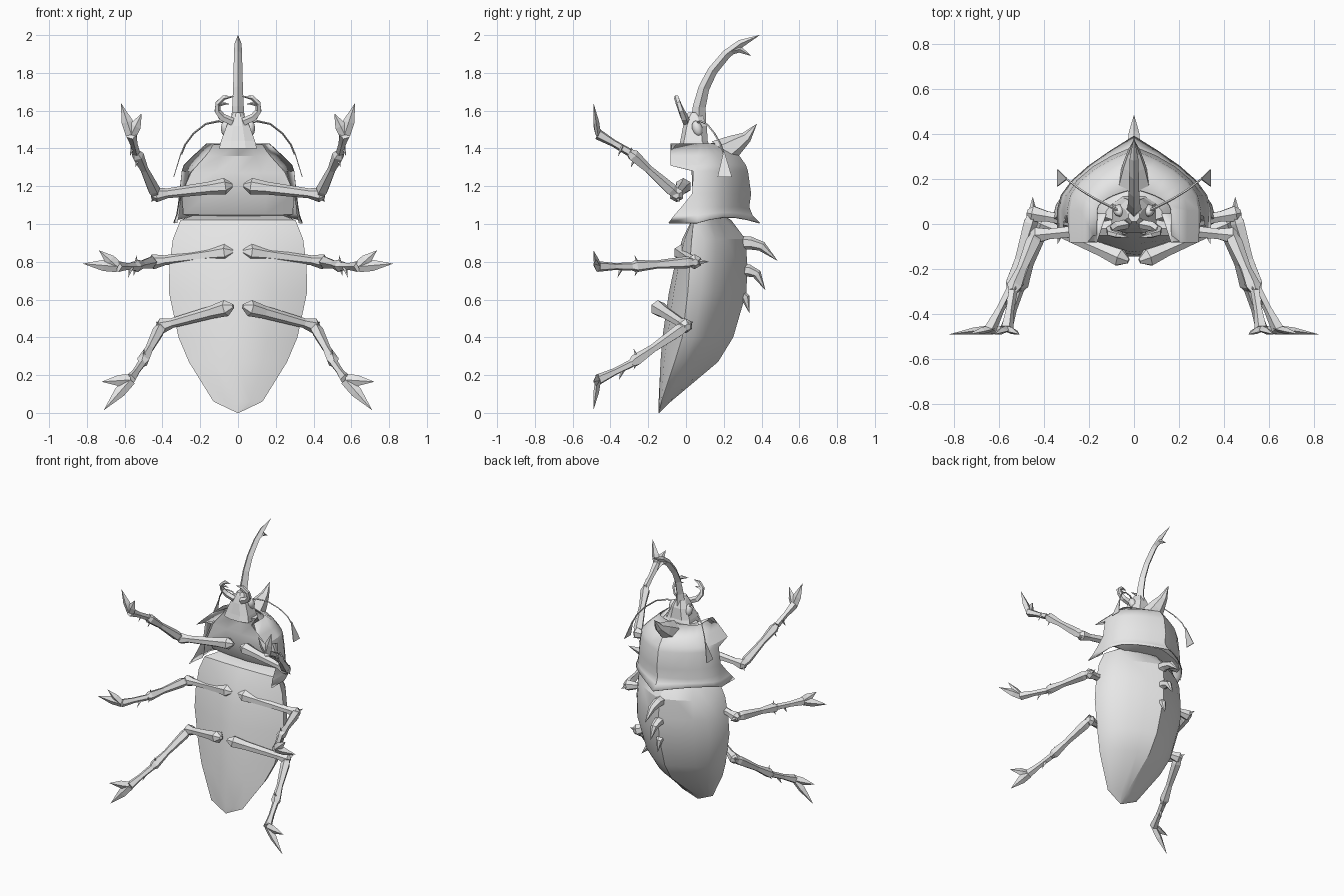
import bpy, bmesh, math
from mathutils import Vector

if "Cube" in bpy.data.objects:
    bpy.data.objects.remove(bpy.data.objects["Cube"], do_unlink=True)

grey = bpy.data.materials.new("shell grey")
grey.use_nodes = True
grey.diffuse_color = (0.8, 0.8, 0.8, 1)
grey.node_tree.nodes["Principled BSDF"].inputs["Base Color"].default_value = (0.8, 0.8, 0.8, 1)


def skin(bm, rows, closed=True, cap=True):
    """Join rows of points with quads."""
    vs = [[bm.verts.new(p) for p in r] for r in rows]
    n = len(vs[0])
    for a, b in zip(vs, vs[1:]):
        for i in range(n if closed else n - 1):
            j = (i + 1) % n
            bm.faces.new((a[i], a[j], b[j], b[i]))
    if cap:
        bm.faces.new(vs[0][::-1])
        bm.faces.new(vs[-1])


def tube(bm, pts, radii, sides=5, flat=1.0, normal=(0, 1, 0)):
    """Tapered limb along a path; flat squashes it along the normal."""
    pts = [Vector(p) for p in pts]
    rows = []
    for i, p in enumerate(pts):
        t = (pts[min(i + 1, len(pts) - 1)] - pts[max(i - 1, 0)]).normalized()
        u = t.cross(Vector(normal)).normalized()
        v = t.cross(u)
        r = max(radii[i], 0.0005)
        rows.append([p + u * r * math.cos(2 * math.pi * k / sides)
                     + v * r * flat * math.sin(2 * math.pi * k / sides) for k in range(sides)])
    skin(bm, rows)


def finish(name, bm, mirror=False, angle=None, thick=0):
    bmesh.ops.remove_doubles(bm, verts=bm.verts, dist=0.0002)
    bmesh.ops.recalc_face_normals(bm, faces=bm.faces)
    me = bpy.data.meshes.new(name)
    bm.to_mesh(me)
    bm.free()
    me.materials.append(grey)
    ob = bpy.data.objects.new(name, me)
    bpy.context.collection.objects.link(ob)
    if thick:
        mod = ob.modifiers.new("thickness", 'SOLIDIFY')
        mod.thickness, mod.offset = thick, 0
    if mirror:
        ob.modifiers.new("mirror", 'MIRROR')
    if angle:
        bpy.ops.object.select_all(action='DESELECT')
        ob.select_set(True)
        bpy.context.view_layer.objects.active = ob
        bpy.ops.object.shade_smooth_by_angle(angle=math.radians(angle))


def arch(z, w, ye, yb, peak=0.6, lift=0, n=10):
    """Back arch from +x edge to -x edge, ridged in the middle; lift raises the flanks."""
    out = []
    for i in range(n + 1):
        a = math.pi * i / n
        h = (1 - peak) * math.sin(a) + peak * (1 - abs(2 * i / n - 1))
        out.append((w * math.cos(a), ye + (yb - ye) * h, z + lift * abs(math.sin(2 * a))))
    return out


# Abdomen: z, half width, belly y, side edge y, back y
bm = bmesh.new()
rows = []
for z, w, yf, ye, yb in [(1.045, .24, .11, .12, .2), (1.02, .305, .03, .04, .24),
                         (.92, .345, -.02, .03, .315),
                         (.78, .363, -.06, .02, .325), (.64, .366, -.09, .01, .32),
                         (.40, .315, -.125, -.02, .25), (.27, .26, -.135, -.06, .17),
                         (.06, .13, -.145, -.13, -.08), (0, .004, -.145, -.144, -.14)]:
    ym = yf * .75 + ye * .25
    rows.append(arch(z, w, ye, yb, .75) + [(-w * .5, ym, z), (0, yf, z), (w * .5, ym, z)])
skin(bm, rows)
finish("abdomen", bm, angle=25)

# Chest core
bm = bmesh.new()
skin(bm, [arch(z, w, yf + .03, yb) + [(-w * .5, yf + .01, z), (0, yf, z), (w * .5, yf + .01, z)]
          for z, w, yf, yb in [(1.03, .22, .12, .20), (1.05, .29, .09, .30),
                               (1.16, .298, .035, .33), (1.27, .25, .03, .31),
                               (1.36, .18, .03, .26), (1.42, .13, .0, .14)]])
finish("chest", bm, angle=25)

# Thorax shield with side flaps: z, half width, inner edge half width, front y, back y, peak, lift
bm = bmesh.new()
rows = []
for z, w, wi, yf, yb, peak, lift in [
        (1.005, .34, .325, -.09, .39, 1, .03), (1.045, .325, .315, -.06, .35, .75, .015),
        (1.09, .317, .31, -.02, .332, .6, 0), (1.16, .308, .30, .035, .342, .6, 0),
        (1.28, .295, .25, .04, .325, .6, 0), (1.31, .285, .22, -.08, .315, .6, 0),
        (1.36, .235, .175, -.08, .28, .6, 0), (1.425, .165, .125, -.08, .155, .6, 0)]:
    rows.append([(wi, .045, z), (w, yf, z)] + arch(z, w, .06, yb, peak, lift)
                + [(-w, yf, z), (-wi, .045, z)])
skin(bm, rows, closed=False, cap=False)
finish("thorax_shield", bm, angle=25, thick=.006)

# Thorn on the back of the thorax
bm = bmesh.new()
tube(bm, [(0, .18, 1.37), (0, .26, 1.42), (0, .32, 1.46), (0, .375, 1.53)],
     [.08, .055, .03, 0], 6, normal=(1, 0, 0))
finish("thorax_thorn", bm)

# Head: z, half width, front y, back y
bm = bmesh.new()
skin(bm, [[(w, yf + .02, z), (w, yb - .03, z), (w * .5, yb, z), (-w * .5, yb, z),
           (-w, yb - .03, z), (-w, yf + .02, z), (-w * .4, yf, z), (w * .4, yf, z)]
          for z, w, yf, yb in [(1.40, .10, -.04, .13), (1.44, .09, -.03, .115),
                               (1.52, .06, -.015, .11), (1.57, .036, 0, .09), (1.59, .025, .01, .07)]])
finish("head", bm)

# Eyes
bm = bmesh.new()
bmesh.ops.create_uvsphere(bm, u_segments=10, v_segments=6, radius=1)
for v in bm.verts:
    v.co = Vector((.066 + v.co.x * .026, .06 + v.co.y * .028 - v.co.z * .008, 1.505 + v.co.z * .042))
finish("eyes", bm, mirror=True, angle=40)

# Head horn with a barb near the tip
bm = bmesh.new()
tube(bm, [(0, .065, 1.53), (0, .07, 1.62), (0, .095, 1.72), (0, .14, 1.81), (0, .215, 1.90),
          (0, .29, 1.955), (0, .39, 2.0)], [.042, .034, .029, .026, .024, .021, 0], 4,
     flat=.9, normal=(1, 0, 0))
tube(bm, [(0, .235, 1.915), (0, .285, 1.925), (0, .345, 1.89)], [.02, .018, 0], 4, normal=(1, 0, 0))
finish("head_horn", bm)

# Mandibles
bm = bmesh.new()
tube(bm, [(.03, .0, 1.54), (.085, -.01, 1.565), (.11, -.025, 1.60), (.107, -.04, 1.64),
          (.075, -.05, 1.67), (.02, -.06, 1.675)], [.022, .022, .017, .015, .014, 0], 5)
tube(bm, [(.108, -.035, 1.63), (.075, -.04, 1.638), (.045, -.045, 1.635)], [.012, .008, 0], 4)
finish("mandibles", bm, mirror=True)

# Antennae with flat triangular clubs
bm = bmesh.new()
tube(bm, [(.05, .05, 1.53), (.10, .075, 1.545), (.17, .11, 1.53), (.235, .15, 1.48),
          (.28, .185, 1.42), (.30, .20, 1.37)], [.007, .006, .005, .005, .005, .005], 4)
skin(bm, [[(.297, .198, 1.38), (.297, .204, 1.38), (.303, .204, 1.38), (.303, .198, 1.38)],
          [(.338, .167, 1.25), (.338, .243, 1.25), (.342, .243, 1.25), (.342, .167, 1.25)]])
finish("antennae", bm, mirror=True)

# Three curved spines along the back
bm = bmesh.new()
for (y0, z0), (y1, z1), (y2, z2), r in [((.28, .90), (.40, .882), (.485, .805), .038),
                                        ((.29, .755), (.375, .735), (.42, .65), .036),
                                        ((.26, .63), (.315, .61), (.335, .53), .034)]:
    tube(bm, [(0, y0, z0), (0, (y0 + y1) / 2, (z0 + z1) / 2 + .008), (0, y1, z1), (0, y2, z2)],
         [r, r * .9, r * .7, 0], 6, normal=(1, 0, 0))
finish("back_spines", bm)


def leg(name, hip, knee, ankle, palm, tips, spur):
    hip, knee, ankle, palm = map(Vector, (hip, knee, ankle, palm))
    bm = bmesh.new()
    # thigh swelling at both ends
    tube(bm, [hip, hip.lerp(knee, .1), hip.lerp(knee, .3), hip.lerp(knee, .85), knee,
              knee + (knee - hip).normalized() * .025],
         [.012, .044, .034, .026, .04, .018], 6)
    # shin
    tube(bm, [knee, knee.lerp(ankle, .12), knee.lerp(ankle, .6), knee.lerp(ankle, .92), ankle],
         [.024, .034, .023, .034, .02], 5, normal=(0, 0, 1) if spur[2] == 0 else (1, 0, 0))
    # foot
    tube(bm, [ankle, ankle.lerp(palm, .5), palm], [.022, .02, .03], 5, normal=(0, 0, 1))
    # forked flat claws
    for tip in map(Vector, tips):
        tube(bm, [palm, palm.lerp(tip, .4), tip], [.03, .03, 0], 4, flat=.5)
    # knee and shin spurs
    s = Vector(spur)
    tube(bm, [knee, knee + s * .075], [.022, 0], 4, normal=(1, .3, .2))
    for f, side in ((.88, (0, -.4, 1)), (.88, (.3, -.4, -1)), (1.15, (.3, -.4, -1))):
        p = knee.lerp(ankle, f)
        tube(bm, [p, p + Vector(side).normalized() * .06], [.013, 0], 4, normal=(1, .3, .2))
    finish(name, bm, mirror=True)


leg("front_legs", (.03, -.01, 1.205), (.435, -.05, 1.155), (.54, -.30, 1.38), (.565, -.465, 1.475),
    [(.62, -.49, 1.64), (.51, -.49, 1.585)], (.3, .2, -.5))
leg("middle_legs", (.025, -.03, .855), (.45, .045, .80), (.55, -.29, .775), (.64, -.465, .775),
    [(.82, -.49, .79), (.735, -.49, .86)], (0, 1, 0))
leg("rear_legs", (.025, -.165, .565), (.405, .0, .46), (.51, -.29, .26), (.57, -.465, .175),
    [(.71, -.49, .015), (.72, -.49, .165)], (.4, .5, .3))
